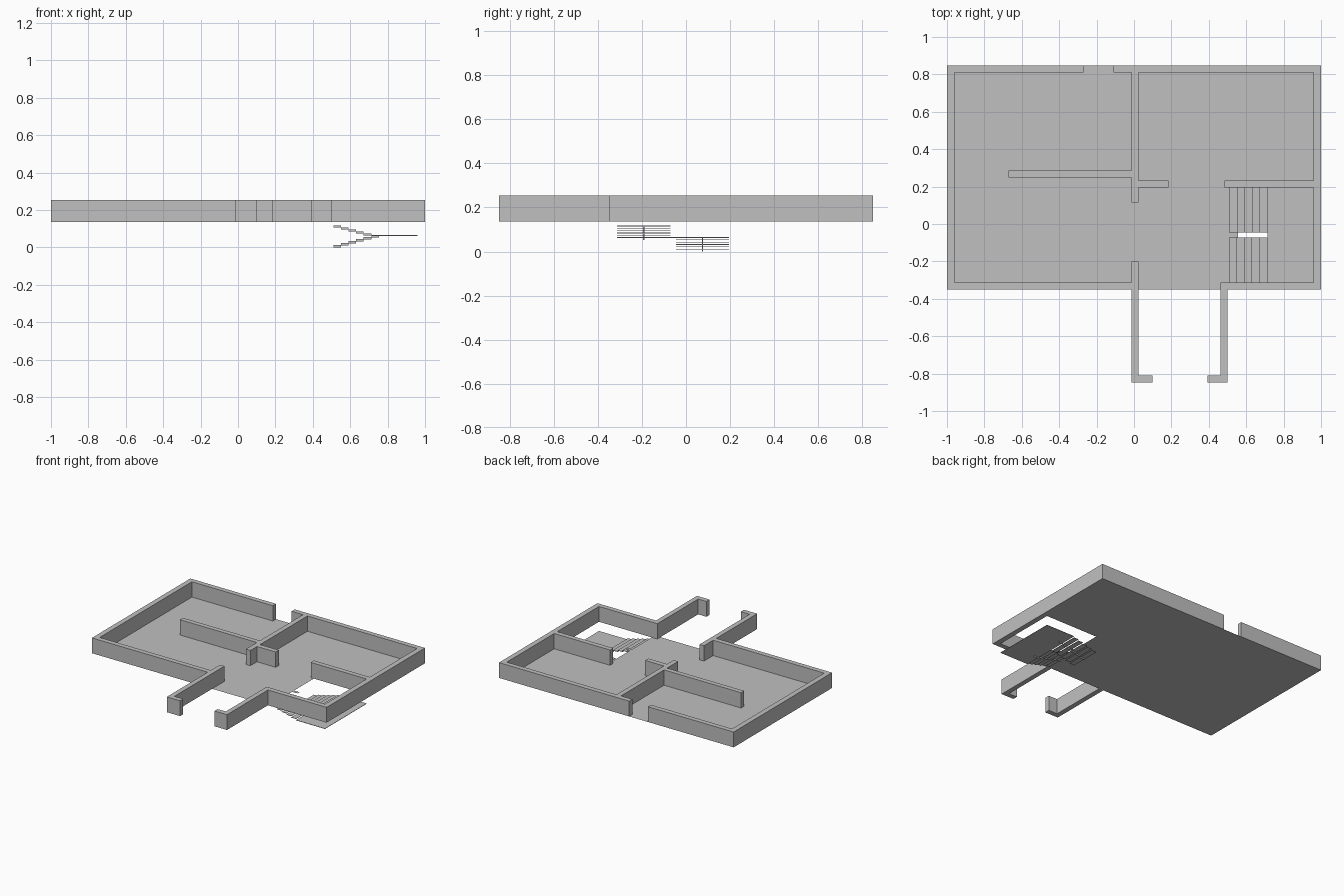
import bpy, bmesh

cube = bpy.data.objects.get("Cube")
if cube:
    bpy.data.objects.remove(cube, do_unlink=True)

# One plain grey for the whole model
grey = bpy.data.materials.new("plain_grey")
grey.use_nodes = True
colour = (0.527, 0.527, 0.527, 1)
grey.diffuse_color = colour
grey.node_tree.nodes["Principled BSDF"].inputs["Base Color"].default_value = colour

BASE, TOP = 0.136, 0.254            # wall bottom and top
LANDING, RISER, RUN = 0.065, 0.0105, 0.0405
STAIR_X, STAIR_END = 0.51, 0.96     # stairwell extent
STEPS = 5
TREAD, BAND, STRINGER = 0.003, 0.0125, 0.005


def finish(bm, name):
    bmesh.ops.recalc_face_normals(bm, faces=bm.faces)
    mesh = bpy.data.meshes.new(name)
    bm.to_mesh(mesh)
    bm.free()
    mesh.materials.append(grey)
    obj = bpy.data.objects.new(name, mesh)
    bpy.context.collection.objects.link(obj)
    return obj


def prism(name, outline, offset):
    """Extrude a closed outline of 3D points along an offset vector."""
    bm = bmesh.new()
    face = bm.faces.new([bm.verts.new(p) for p in outline])
    result = bmesh.ops.extrude_face_region(bm, geom=[face], use_keep_orig=True)
    moved = [g for g in result["geom"] if isinstance(g, bmesh.types.BMVert)]
    bmesh.ops.translate(bm, verts=moved, vec=offset)
    return finish(bm, name)


def wall(name, plan):
    return prism(name, [(x, y, BASE) for x, y in plan], (0, 0, TOP - BASE))


def slab(name, x0, x1, y0, y1, top, thick=TREAD):
    plan = [(x0, y0), (x1, y0), (x1, y1), (x0, y1)]
    return prism(name, [(x, y, top - thick) for x, y in plan], (0, 0, thick))


# Left walls: back door, around the left room, out along the porch
wall("left_walls", [
    (-.27, .848), (-1, .848), (-1, -.35), (-.013, -.35), (-.013, -.848),
    (.1, -.848), (.1, -.81), (.025, -.81), (.025, -.2), (-.013, -.2),
    (-.013, -.312), (-.96, -.312), (-.96, .81), (-.27, .81)])

# Right walls with the stair wall, the middle wall and its two branches
wall("right_walls", [
    (-.11, .848), (1, .848), (1, -.35), (.5, -.35), (.5, -.848),
    (.393, -.848), (.393, -.81), (.463, -.81), (.463, -.312), (.96, -.312),
    (.96, .195), (.484, .195), (.484, .233), (.96, .233), (.96, .81),
    (.025, .81), (.025, .233), (.185, .233), (.185, .195), (.025, .195),
    (.025, .115), (-.013, .115), (-.013, .249), (-.67, .249),
    (-.67, .286), (-.013, .286), (-.013, .81), (-.11, .81)])

# Floor sheet with the stairwell left open, apart from a tab between flights
xs = [-1, STAIR_X, STAIR_X + 0.046, STAIR_END, 1]
ys = [-.35, -.312, -.071, -.046, .195, .848]
bm = bmesh.new()
grid = [[bm.verts.new((x, y, BASE)) for y in ys] for x in xs]
for i in range(len(xs) - 1):
    for j in range(len(ys) - 1):
        in_well = i in (1, 2) and j in (1, 2, 3)
        if not in_well or (i == 1 and j == 2):
            bm.faces.new([grid[i][j], grid[i + 1][j],
                          grid[i + 1][j + 1], grid[i][j + 1]])
finish(bm, "floor")

# Landing at the turn of the stairs
slab("landing", STAIR_X + STEPS * RUN, STAIR_END, ys[1], ys[4], LANDING)


# Open flights: thin treads on one stepped central stringer
def flight(name, y0, y1, direction):
    levels = [LANDING + direction * RISER * (STEPS - i) for i in range(STEPS + 1)]
    upper, lower = [], []
    for i, z in enumerate(levels):
        x0, x1 = STAIR_X + i * RUN, STAIR_X + (i + 1) * RUN
        if i < STEPS:
            slab(f"{name}_tread_{i + 1}", x0, x1, y0, y1, z)
        # Leave the stringer just below the tread surface
        upper += [(x0, z - 0.001), (x1, z - 0.001)]
        lower += [(x0, z - BAND), (x1, z - BAND)]
    y = (y0 + y1 - STRINGER) / 2
    prism(f"{name}_stringer", [(x, y, z) for x, z in upper + lower[::-1]],
          (0, STRINGER, 0))


flight("upper_flight", ys[1], ys[2], 1)
flight("lower_flight", ys[3], ys[4], -1)
